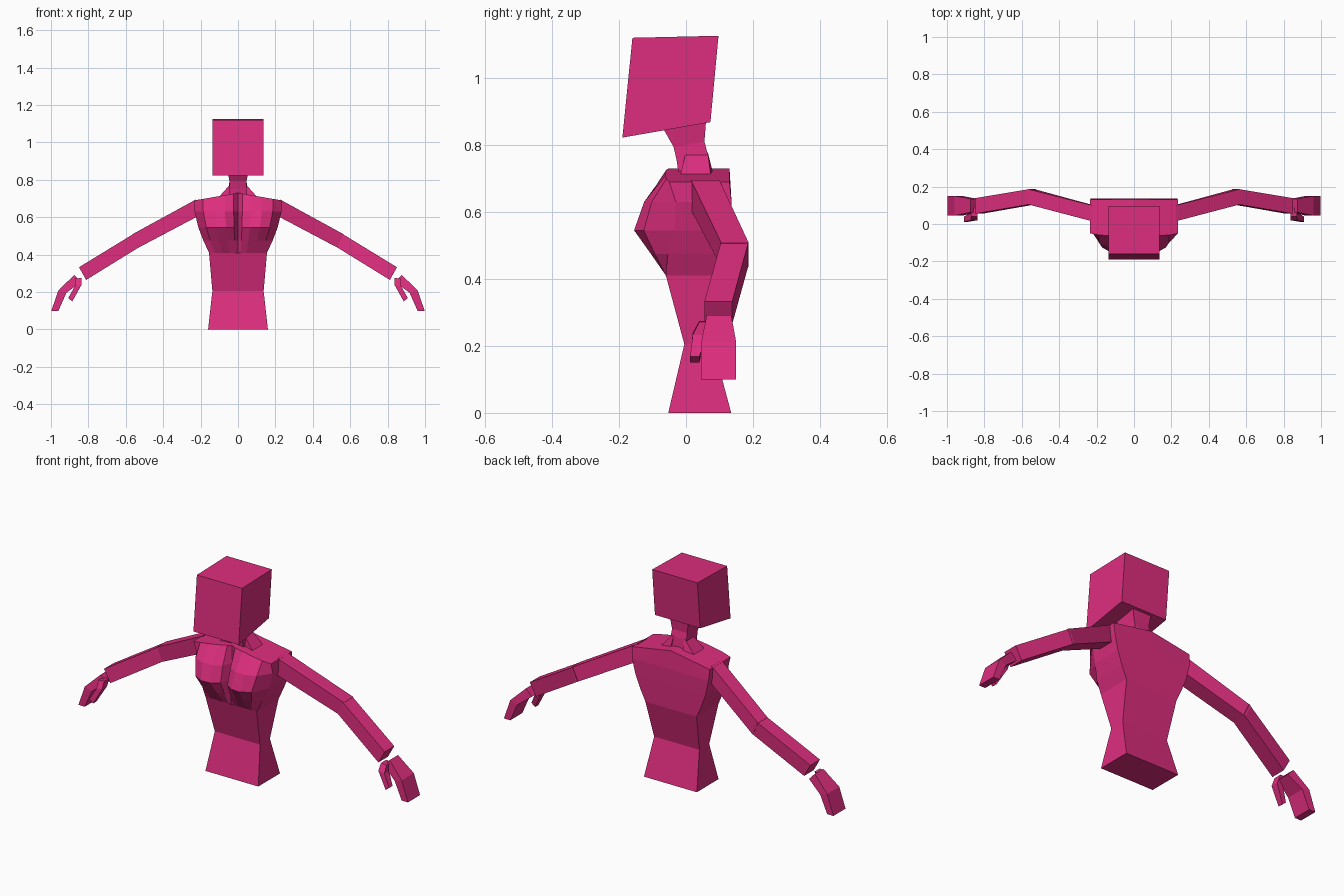
import bpy, bmesh

if "Cube" in bpy.data.objects:
    bpy.data.objects.remove(bpy.data.objects["Cube"])

mat = bpy.data.materials.new("magenta")
mat.diffuse_color = (0.73, 0.027, 0.21, 1)
mat.use_nodes = True
mat.node_tree.nodes["Principled BSDF"].inputs["Base Color"].default_value = mat.diffuse_color


def finish(name, bm, mirror=False):
    bmesh.ops.recalc_face_normals(bm, faces=bm.faces)
    me = bpy.data.meshes.new(name)
    bm.to_mesh(me)
    bm.free()
    me.materials.append(mat)
    ob = bpy.data.objects.new(name, me)
    bpy.context.collection.objects.link(ob)
    if mirror:
        ob.modifiers.new("mirror", 'MIRROR').use_mirror_merge = False
    return ob


def loft(name, rings, mirror=False):
    """Skin equal-sized rings; caps are strips between the ring's two halves."""
    bm = bmesh.new()
    vs = [[bm.verts.new(p) for p in r] for r in rings]
    n = len(vs[0])
    for a, b in zip(vs, vs[1:]):
        for i in range(n):
            j = (i + 1) % n
            bm.faces.new((a[i], a[j], b[j], b[i]))
    for r in (vs[0], vs[-1]):
        for i in range(n // 2 - 1):
            bm.faces.new((r[i], r[i + 1], r[n - 2 - i], r[n - 1 - i]))
    return finish(name, bm, mirror)


def limb(name, secs):
    """Mirrored box chain; section = outer x,z, inner x,z, front y, back y."""
    loft(name, [[(a, y0, b), (c, y0, d), (c, y1, d), (a, y1, b)]
                for a, b, c, d, y0, y1 in secs], True)


def block(name, secs):
    """Centred box chain; section = half width, front y,z, back y,z."""
    loft(name, [[(-w, yf, zf), (w, yf, zf), (w, yb, zb), (-w, yb, zb)]
                for w, yf, zf, yb, zb in secs])


# torso: flat back, pinched waist, two chest lobes on the front columns
half = [(0, .2), (.1, .72), (.3, .97), (.55, 1), (.8, .76), (1, 0)]
cols = [(-f, p) for f, p in half[:0:-1]] + half


def torso_ring(z, w, yf, bulge, yb, rise=0):
    front = [(f * w, yf - bulge * p, z + rise * (1 - abs(f))) for f, p in cols]
    back = [(f * w, yb, z + rise * (1 - abs(f))) for f, p in cols[::-1]]
    return front + back


loft("torso", [torso_ring(*s) for s in (
    (0, .16, -.053, 0, .135),
    (.205, .137, -.005, 0, .08),
    (.41, .155, -.06, 0, .13),
    (.475, .185, -.055, .05, .132),
    (.545, .212, -.035, .12, .134),
    (.63, .232, -.03, .095, .136),
    (.69, .235, -.05, .012, .13, .04))])

# neck and head
block("neck", [(.05, -.02, .70, .073, .70), (.047, -.028, .755, .064, .776),
               (.046, -.037, .794, .055, .81), (.056, -.067, .847, .06, .875)])
block("head", [(.137, -.19, .822, .073, .868), (.137, -.16, 1.12, .097, 1.126)])

# sloping muscle between neck and shoulder
loft("neck_slope", [[(.04, y0, .70), (.11, y0 - .01, .70), (.04, y1, .778), (.03, y1, .778)]
                    for y0, y1 in ((-.01, .0), (.085, .065))], True)

# arms
limb("upper_arm", [(.225, .695, .215, .605, .015, .10),
                   (.567, .508, .535, .436, .105, .187)])
limb("forearm", [(.557, .512, .525, .442, .105, .187),
                 (.85, .333, .812, .265, .055, .138)])

# hands with a separate thumb
limb("hand", [(.875, .292, .84, .255, .062, .135),
              (.96, .21, .918, .195, .045, .15),
              (.998, .1, .96, .1, .045, .15)])
limb("thumb", [(.872, .272, .838, .275, .04, .085),
               (.872, .232, .836, .24, .02, .062),
               (.908, .168, .886, .15, .012, .04)])
